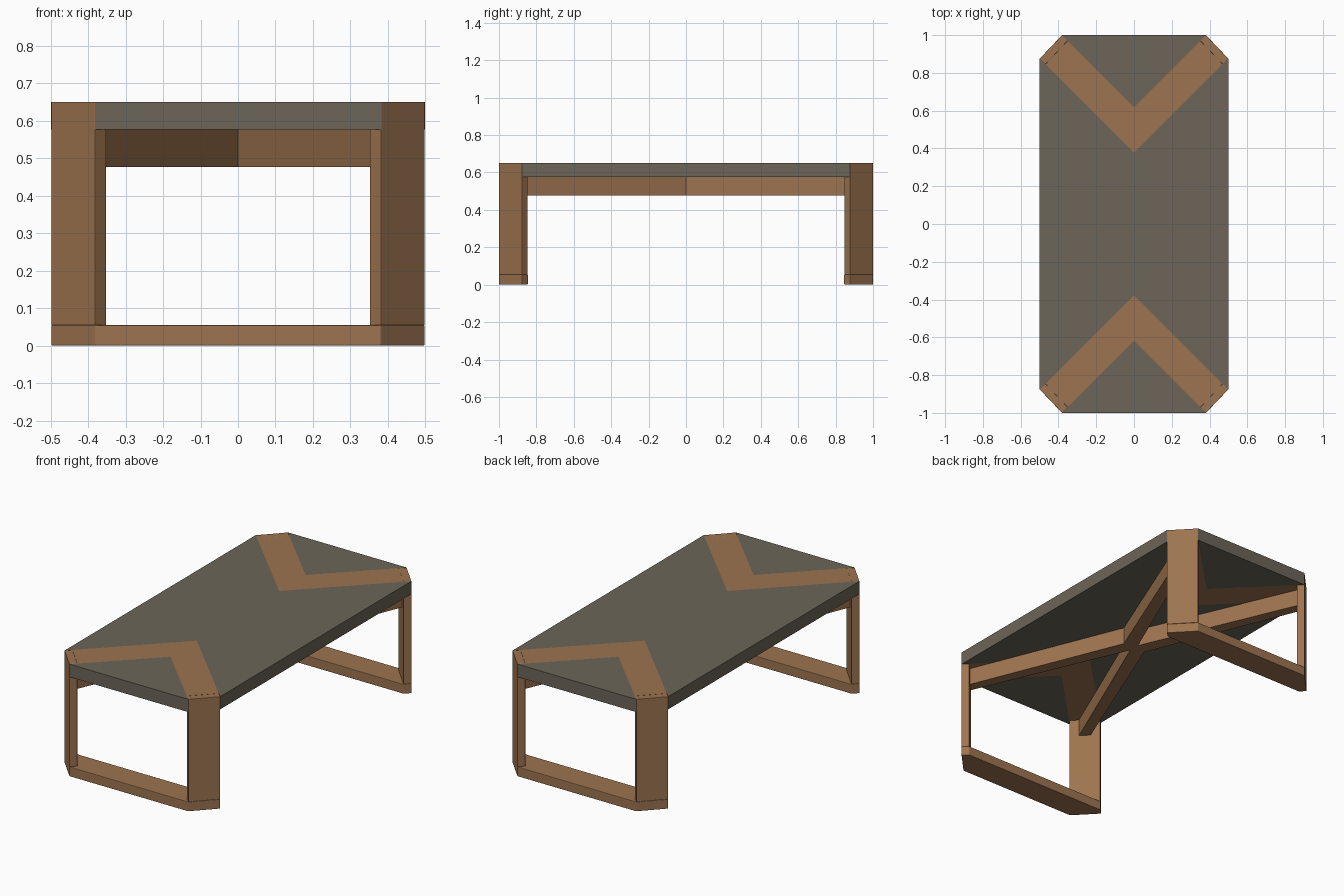
import bpy, bmesh, math

if "Cube" in bpy.data.objects:
    bpy.data.objects.remove(bpy.data.objects["Cube"])

def material(name, rgb):
    m = bpy.data.materials.new(name)
    m.diffuse_color = (*rgb, 1)
    m.use_nodes = True
    m.node_tree.nodes["Principled BSDF"].inputs["Base Color"].default_value = m.diffuse_color
    return m

wood = material("warm wood", (0.34, 0.175, 0.08))
grey = material("grey brown panel", (0.15, 0.13, 0.10))

def prism(name, outline, z0, z1, mat, bevel=0.0):
    """Extrude a flat outline from z0 to z1."""
    bm = bmesh.new()
    face = bm.faces.new([bm.verts.new((x, y, z0)) for x, y in outline])
    ext = bmesh.ops.extrude_face_region(bm, geom=[face])
    for v in ext["geom"]:
        if isinstance(v, bmesh.types.BMVert):
            v.co.z = z1
    bmesh.ops.recalc_face_normals(bm, faces=bm.faces)
    me = bpy.data.meshes.new(name)
    bm.to_mesh(me)
    bm.free()
    me.materials.append(mat)
    ob = bpy.data.objects.new(name, me)
    bpy.context.collection.objects.link(ob)
    if bevel:
        b = ob.modifiers.new("edge softening", 'BEVEL')
        b.width, b.segments = bevel, 2
    return ob

def flip(points, sx, sy):
    return [(x * sx, y * sy) for x, y in points]

TOP, UNDER, FOOT = 0.65, 0.576, 0.055
A, B = (0.381, 1.0), (0.499, 0.876)      # chamfered corner, outer side
T = 0.03                                 # leg thickness along x and y
A2, B2 = (A[0] - T, A[1] - T), (B[0] - T, B[1] - T)
V_OUT, V_IN = A[1] - A[0], B[1] - B[0]   # V strip apexes on the centre line

# Centre panel of the top
half = [B, (0, V_IN), (-B[0], B[1])]
prism("centre_panel", half + flip(half, -1, -1), UNDER, TOP, grey)

for end, sy in (("front", -1), ("back", 1)):
    # Triangular end panel and V-shaped inlay strip
    prism(end + "_end_panel", flip([A, (-A[0], A[1]), (0, V_OUT)], 1, sy), UNDER, TOP, grey)
    prism(end + "_v_strip", flip([A2, (0, V_OUT), (-A2[0], A2[1]),
                                  (-B2[0], B2[1]), (0, V_IN), B2], 1, sy), UNDER, TOP, wood)
    # Floor rail with chamfered corners
    prism(end + "_floor_rail", flip([A, (-A[0], A[1]), (-B[0], B[1]), (-B2[0], B2[1]),
                                     B2, B], 1, sy), 0, FOOT, wood, 0.003)
    # Flat board legs across the corners
    for side, sx in (("left", -1), ("right", 1)):
        prism(f"{end}_{side}_leg", flip([A, B, B2, A2], sx, sy), FOOT, TOP, wood, 0.002)

# Crossed brace under the top, ending on the inner leg faces
W = 0.06
cx, cy = (A2[0] + B2[0]) / 2, (A2[1] + B2[1]) / 2
L = math.hypot(cx, cy)
dx, dy = cx / L, cy / L

def brace_end(off):
    px, py = dy * off, -dx * off
    t = (cx + cy - px - py) / (dx + dy)
    return (px + dx * t, py + dy * t)

R, Lf = brace_end(W / 2), brace_end(-W / 2)
quarter = [(W / 2 / dx, 0), R, Lf, (0, W / 2 / dy), (-Lf[0], Lf[1]), (-R[0], R[1])]
prism("cross_brace", quarter + flip(quarter, -1, -1), 0.477, UNDER, wood)
